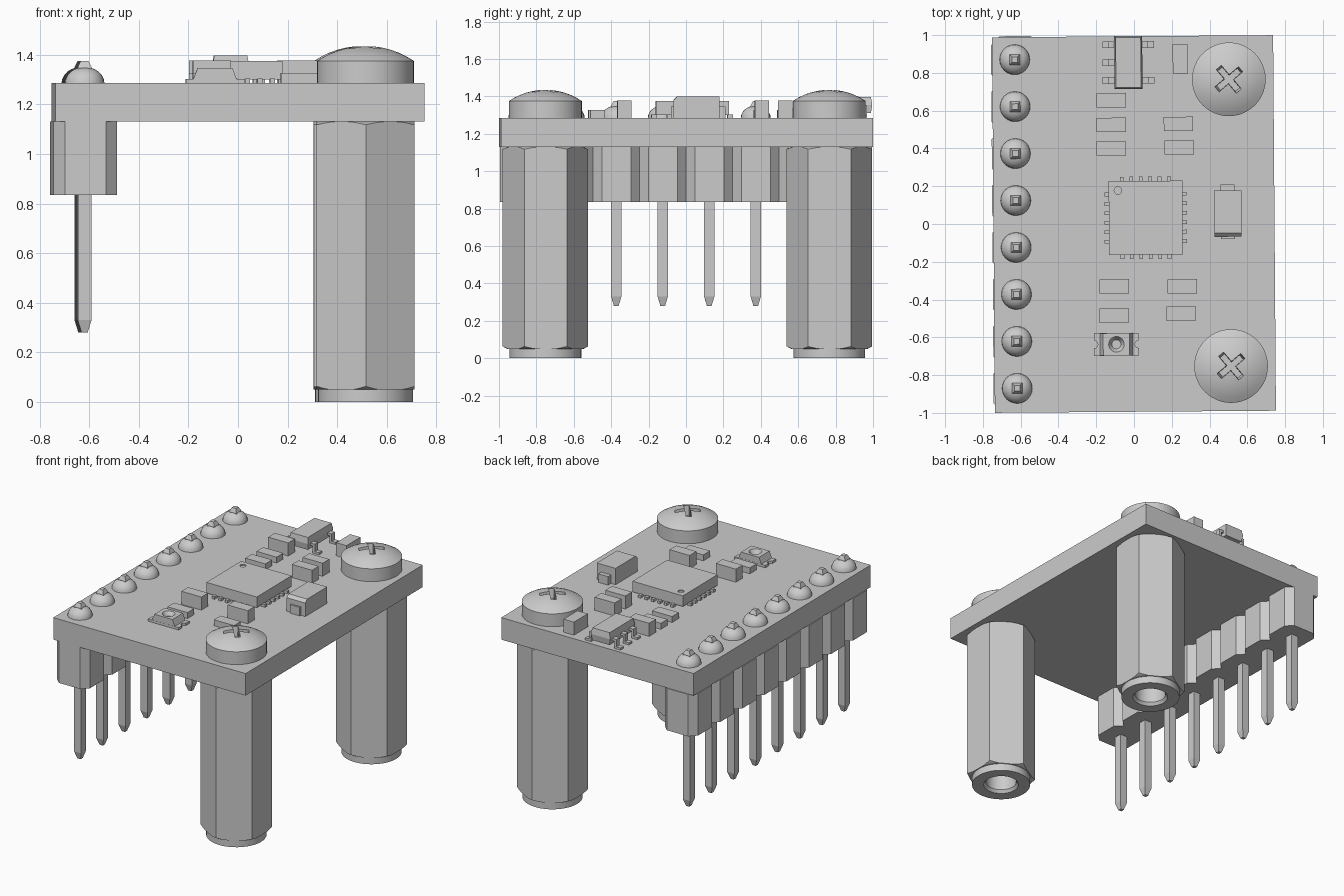
import bpy
import bmesh
import math
from mathutils import Matrix, Vector

if "Cube" in bpy.data.objects:
    bpy.data.objects.remove(bpy.data.objects["Cube"])

TILT = 0.0075          # whole board sits very slightly turned
TOP, UNDER = 1.285, 1.13
PITCH, PINS = 0.2486, 8

grey = bpy.data.materials.new("plain grey")
grey.use_nodes = True
grey.diffuse_color = (0.6, 0.6, 0.6, 1)
grey.node_tree.nodes["Principled BSDF"].inputs["Base Color"].default_value = (0.6, 0.6, 0.6, 1)


def finish(bm, name, x=0, y=0, smooth=False):
    bmesh.ops.recalc_face_normals(bm, faces=bm.faces)
    mesh = bpy.data.meshes.new(name)
    bm.to_mesh(mesh)
    bm.free()
    mesh.materials.append(grey)
    obj = bpy.data.objects.new(name, mesh)
    bpy.context.collection.objects.link(obj)
    obj.location = (x, y, 0)
    obj.rotation_euler.z = TILT
    if smooth:
        round_off(obj)
    return obj


def round_off(obj):
    bpy.ops.object.select_all(action='DESELECT')
    obj.select_set(True)
    bpy.context.view_layer.objects.active = obj
    bpy.ops.object.shade_smooth_by_angle(angle=math.radians(30))


def box(bm, x, y, z0, z1, w, d, top=1.0, top_d=None):
    """Box resting on z0; its top can be narrowed in width and depth."""
    top_d = top if top_d is None else top_d
    for v in bmesh.ops.create_cube(bm, size=1)["verts"]:
        high = v.co.z > 0
        v.co = (x + v.co.x * w * (top if high else 1),
                y + v.co.y * d * (top_d if high else 1), z1 if high else z0)


def prism(bm, points, z0, z1):
    face = bm.faces.new([bm.verts.new((x, y, z0)) for x, y in points])
    out = bmesh.ops.extrude_face_region(bm, geom=[face])["geom"]
    bmesh.ops.translate(bm, vec=(0, 0, z1 - z0),
                        verts=[g for g in out if isinstance(g, bmesh.types.BMVert)])


def lathe(bm, profile, sides=40):
    verts = [bm.verts.new((r, 0, z)) for r, z in profile]
    edges = [bm.edges.new(pair) for pair in zip(verts, verts[1:])]
    bmesh.ops.spin(bm, geom=verts + edges, cent=(0, 0, 0), axis=(0, 0, 1),
                   angle=math.tau, steps=sides, use_duplicate=False)
    bmesh.ops.remove_doubles(bm, verts=bm.verts, dist=0.0001)


def cut(obj, tool, operation):
    mod = obj.modifiers.new("cut", 'BOOLEAN')
    mod.object, mod.operation, mod.solver = tool, operation, 'EXACT'
    bpy.context.view_layer.update()
    done = obj.evaluated_get(bpy.context.evaluated_depsgraph_get())
    mesh = bpy.data.meshes.new_from_object(done)
    obj.modifiers.clear()
    obj.data = mesh
    bpy.data.objects.remove(tool)


# Circuit board
bm = bmesh.new()
box(bm, 0, 0, UNDER, TOP, 1.488, 1.988)
finish(bm, "circuit_board")

# Notched pin header strip
half_w, cham = 0.128, 0.046
right = []
for i in range(PINS):
    lo = (i - PINS / 2) * PITCH
    right += [(half_w - cham, lo), (half_w, lo + cham), (half_w, lo + PITCH - cham)]
right.append((half_w - cham, PINS / 2 * PITCH))
bm = bmesh.new()
prism(bm, right + [(-x, y) for x, y in reversed(right)], 0.835, UNDER)
finish(bm, "header_strip", -0.622)

# Header pins with solder domes
for i in range(PINS):
    along = (i - (PINS - 1) / 2) * PITCH
    x, y = -0.625 - TILT * along, along
    bm = bmesh.new()
    box(bm, 0, 0, 0.33, 1.35, 0.055, 0.055)
    box(bm, 0, 0, 0.33, 0.28, 0.055, 0.055, 0.45)
    box(bm, 0, 0, 1.35, 1.375, 0.055, 0.055, 0.55)
    finish(bm, "header_pin", x, y)
    bm = bmesh.new()
    arc = [math.radians(a) for a in range(0, 91, 15)]
    lathe(bm, [(0.08 * math.cos(a), TOP + 0.066 * math.sin(a)) for a in arc], 24)
    finish(bm, "solder_dome", x, y, True)

# Hex standoffs and cross-head screws
for x, y in [(0.502, 0.766), (0.514, -0.752)]:
    bm = bmesh.new()
    corners = [math.radians(60 * k + 30) for k in range(6)]
    prism(bm, [(0.228 * math.cos(a), 0.228 * math.sin(a)) for a in corners], -0.01, UNDER + 0.01)
    standoff = finish(bm, "hex_standoff", x, y)
    bm = bmesh.new()
    lathe(bm, [(0, 0.3), (0.1, 0.3), (0.1, 0.02), (0.115, 0), (0.192, 0), (0.192, 0.05),
               (0.205, 0.05), (0.24, 0.07), (0.24, 1.112), (0.2, UNDER), (0, UNDER)])
    cut(standoff, finish(bm, "standoff_envelope", x, y), 'INTERSECT')
    round_off(standoff)

    bm = bmesh.new()
    rad = 0.347
    dome = [(rad * math.sin(t), 1.435 - rad + rad * math.cos(t))
            for t in [math.asin(0.195 / rad) * k / 6 for k in range(6, -1, -1)]]
    lathe(bm, [(0, TOP), (0.195, TOP)] + dome, 48)
    screw = finish(bm, "screw_head", x, y)
    bm = bmesh.new()
    arm, w = 0.095, 0.02
    cross = [(arm, -w), (arm, w), (w, w)]
    pts = [Matrix.Rotation(math.pi / 2 * k, 2) @ Vector(p) for k in range(4) for p in cross]
    prism(bm, pts, 1.36, 1.5)
    for v in bm.verts:
        if v.co.z < 1.4:
            v.co.x *= 0.75
            v.co.y *= 0.75
    bmesh.ops.rotate(bm, verts=bm.verts, matrix=Matrix.Rotation(math.radians(40), 3, 'Z'))
    cut(screw, finish(bm, "screw_recess", x, y), 'DIFFERENCE')
    round_off(screw)

# Small chip parts: x, y, height
HIGH, LOW = 0.092, 0.042
for x, y, h in [(-0.12, 0.655, HIGH), (-0.12, 0.525, LOW), (-0.12, 0.4, LOW),
                (0.235, 0.53, HIGH), (0.24, 0.405, HIGH), (-0.105, -0.33, HIGH),
                (-0.105, -0.485, LOW), (0.255, -0.33, HIGH), (0.25, -0.475, LOW)]:
    bm = bmesh.new()
    box(bm, 0, 0, TOP, TOP + h, 0.155, 0.075)
    finish(bm, "chip_part", x, y)
bm = bmesh.new()
box(bm, 0, 0, TOP, TOP + HIGH, 0.08, 0.155)
finish(bm, "upright_chip_part", 0.245, 0.875)

# Square controller with leads on four sides and a corner dimple
IC = (0.062, 0.033)
bm = bmesh.new()
box(bm, 0, 0, 1.3, 1.375, 0.39, 0.39)
body = finish(bm, "controller_body", *IC)
bm = bmesh.new()
lathe(bm, [(0, 1.367), (0.02, 1.367), (0.02, 1.4), (0, 1.4)], 20)
cut(body, finish(bm, "dimple_cutter", -0.085, 0.177), 'DIFFERENCE')
bm = bmesh.new()
for i in range(6):
    s = (i - 2.5) * 0.05
    for side in (-1, 1):
        box(bm, side * 0.203, s, TOP, 1.304, 0.03, 0.02)
        box(bm, s, side * 0.203, TOP, 1.304, 0.02, 0.03)
finish(bm, "controller_leads", *IC)

# Five-lead regulator
REG = (-0.03, 0.855)
bm = bmesh.new()
box(bm, 0, 0, 1.355, 1.397, 0.148, 0.28, 0.9, 0.95)
box(bm, 0, 0, 1.355, 1.31, 0.148, 0.28, 0.9, 0.95)
finish(bm, "regulator_body", *REG)
bm = bmesh.new()
for side, s in [(-1, -0.095), (-1, 0), (-1, 0.095), (1, -0.095), (1, 0.095)]:
    box(bm, side * 0.083, s, 1.335, 1.352, 0.035, 0.036)
    box(bm, side * 0.098, s, TOP, 1.352, 0.016, 0.036)
    box(bm, side * 0.117, s, TOP, 1.3, 0.04, 0.036)
finish(bm, "regulator_leads", *REG)

# Diode with end tabs and a sloped polarity edge
bm = bmesh.new()
box(bm, 0, 0, TOP, 1.4, 0.145, 0.245)
edge = [e for e in bm.edges if all(v.co.z > 1.39 and v.co.y < 0 for v in e.verts)]
bmesh.ops.bevel(bm, geom=edge, offset=0.02, segments=1, affect='EDGES')
box(bm, 0, 0.01, TOP, 1.345, 0.075, 0.29)
finish(bm, "diode", 0.497, 0.055)

# Indicator lamp: notched base, sloped body, conical well
LAMP = (-0.093, -0.637)
bm = bmesh.new()
half = [(0.118, -0.06)]
half += [(0.118 - 0.02 * math.cos(a), 0.02 * math.sin(a))
         for a in [math.radians(d) for d in range(-90, 91, 30)]]
half += [(0.118, 0.06)]
prism(bm, half + [(-x, -y) for x, y in half], TOP, 1.302)
finish(bm, "lamp_base", *LAMP)
bm = bmesh.new()
box(bm, 0, 0, 1.302, 1.346, 0.175, 0.118, 0.8, 1.0)
lamp = finish(bm, "lamp_body", *LAMP)
bm = bmesh.new()
lathe(bm, [(0, 1.318), (0.024, 1.318), (0.05, 1.36), (0, 1.36)], 24)
cut(lamp, finish(bm, "lamp_well", *LAMP), 'DIFFERENCE')
